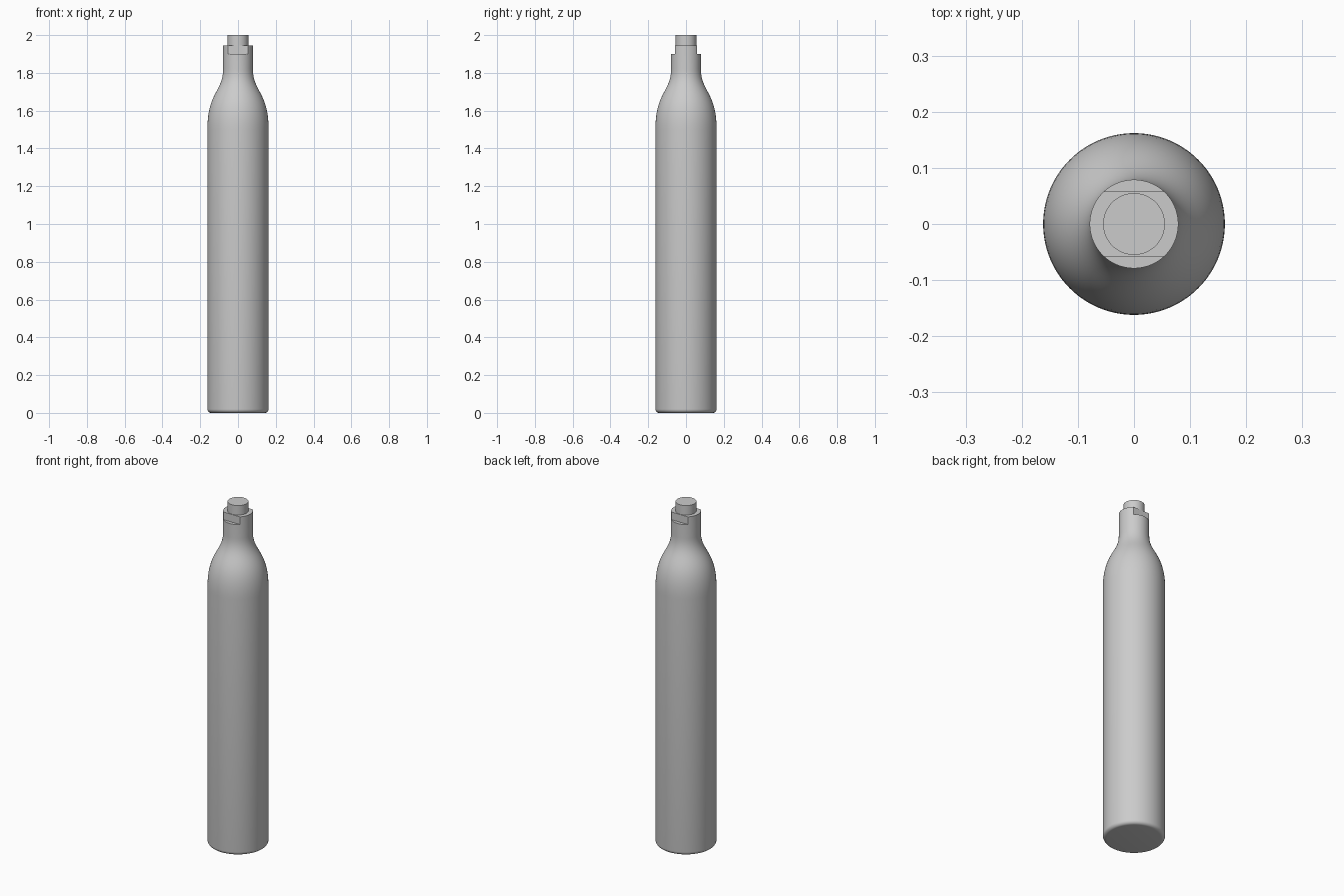
import bpy
import bmesh
import math
from mathutils import Vector
from mathutils.geometry import interpolate_bezier

cube = bpy.data.objects.get("Cube")
if cube:
    bpy.data.objects.remove(cube, do_unlink=True)

BODY_R, NECK_R, STUB_R = 0.162, 0.079, 0.055
SIDES = 96

metal = bpy.data.materials.new("grey metal")
metal.use_nodes = True
grey = (0.6, 0.6, 0.6, 1)
metal.diffuse_color = grey
metal.node_tree.nodes["Principled BSDF"].inputs["Base Color"].default_value = grey


def lathe(name, profile):
    """Turn a closed solid from (radius, height) points."""
    bm = bmesh.new()
    rings = []
    for r, z in profile:
        rings.append([bm.verts.new((r * math.cos(a), r * math.sin(a), z))
                      for a in (math.tau * i / SIDES for i in range(SIDES))])
    for low, high in zip(rings, rings[1:]):
        for i in range(SIDES):
            j = (i + 1) % SIDES
            bm.faces.new((low[i], low[j], high[j], high[i]))
    bm.faces.new(rings[0][::-1])
    bm.faces.new(rings[-1])
    mesh = bpy.data.meshes.new(name)
    bm.to_mesh(mesh)
    bm.free()
    mesh.materials.append(metal)
    obj = bpy.data.objects.new(name, mesh)
    bpy.context.collection.objects.link(obj)
    return obj


# Rounded base edge
fillet = 0.02
base = [(BODY_R - fillet + fillet * math.sin(a), fillet - fillet * math.cos(a))
        for a in (math.pi / 2 * i / 6 for i in range(7))]

# S-shaped shoulder from body to neck
shoulder = [(p.x, p.y) for p in interpolate_bezier(
    Vector((BODY_R, 1.5)), Vector((BODY_R, 1.7)),
    Vector((NECK_R, 1.7)), Vector((NECK_R, 1.82)), 24)]

# Neck with the narrow stub on top
top = [(NECK_R, 1.945), (STUB_R, 1.945), (STUB_R, 2.0)]
bottle = lathe("gas_cylinder", base + shoulder + top)

# Wrench flats cut into the front and back of the neck
for side in (-1, 1):
    bpy.ops.mesh.primitive_cube_add(size=0.2, location=(0, side * 0.158, 2.0))
    cutter = bpy.context.object
    cutter.name = "flat_cutter"
    cutter.hide_render = True
    cut = bottle.modifiers.new("wrench_flat", 'BOOLEAN')
    cut.operation = 'DIFFERENCE'
    cut.solver = 'EXACT'
    cut.object = cutter
    bpy.context.view_layer.objects.active = bottle
    bpy.ops.object.modifier_apply(modifier=cut.name)
    bpy.data.objects.remove(cutter, do_unlink=True)

bpy.ops.object.select_all(action='DESELECT')
bottle.select_set(True)
bpy.context.view_layer.objects.active = bottle
bpy.ops.object.shade_smooth_by_angle(angle=math.radians(30))
